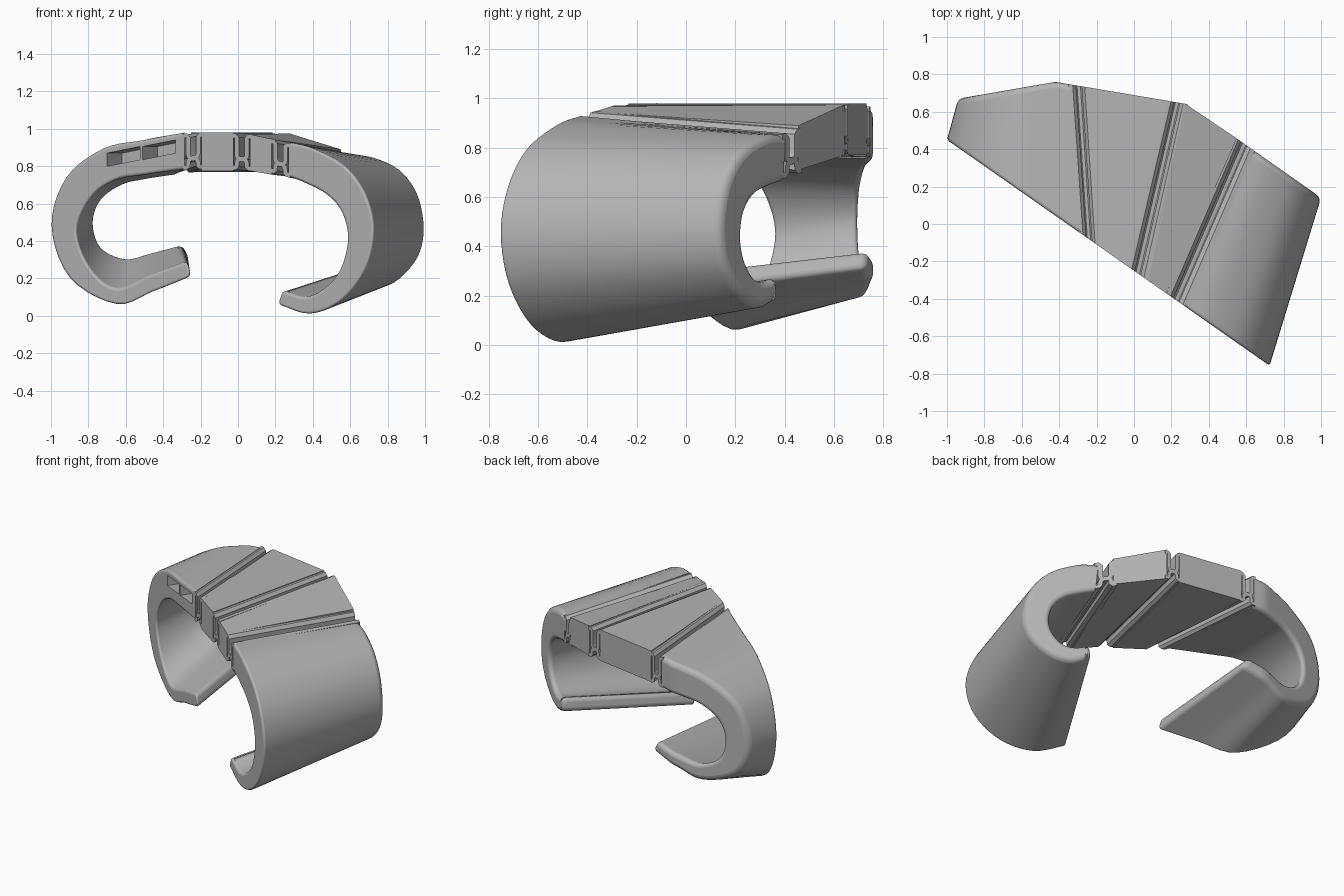
import bpy, bmesh, math
from mathutils import Vector

cube = bpy.data.objects.get("Cube")
if cube:
    bpy.data.objects.remove(cube)

grey = bpy.data.materials.new("plain grey")
grey.use_nodes = True
grey.diffuse_color = (0.46, 0.46, 0.46, 1)
grey.node_tree.nodes["Principled BSDF"].inputs["Base Color"].default_value = (0.46, 0.46, 0.46, 1)


def front_y(x):
    # slanted plane shared by all front faces
    return 0.45 - 0.7 * (x + 1)


def back_y(x):
    # three back planes fanned around the top
    if x < -0.42:
        return 0.76 + 0.173 * (x + 0.42)
    if x < 0.29:
        return 0.76 - 0.169 * (x + 0.42)
    return 0.64 - 0.704 * (x - 0.29)


def smooth(points, steps=5):
    # Catmull-Rom curve through the points
    pts = [Vector(p) for p in points]
    pts = [2 * pts[0] - pts[1]] + pts + [2 * pts[-1] - pts[-2]]
    out = []
    for a, b, c, d in zip(pts, pts[1:], pts[2:], pts[3:]):
        for k in range(steps):
            t = k / steps
            out.append(0.5 * (2 * b + (c - a) * t + (2 * a - 5 * b + 4 * c - d) * t * t
                              + (3 * b - a - 3 * c + d) * t ** 3))
    return out + [pts[-2]]


def loft(name, front, back, bevel_front=0, bevel_back=0, bevel_end=0):
    # solid band between (outer, inner) lists on the front and back planes
    bm = bmesh.new()

    def row(points, y):
        return [bm.verts.new((p[0], y(p[0]), p[1])) for p in points]
    fo, fi = row(front[0], front_y), row(front[1], front_y)
    bo, bi = row(back[0], back_y), row(back[1], back_y)
    for a, b in ((fo, fi), (bi, bo), (bo, fo), (fi, bi)):
        for i in range(len(a) - 1):
            bm.faces.new((a[i], a[i + 1], b[i + 1], b[i]))
    for i in (0, -1):
        bm.faces.new((fo[i], fi[i], bi[i], bo[i]))
    bmesh.ops.recalc_face_normals(bm, faces=bm.faces)

    # round the rims, and the free tip
    weight = bm.edges.layers.float.new("bevel_weight_edge")
    big = max(bevel_front, bevel_back, bevel_end)
    if big:
        def mark(a, b, width):
            edge = bm.edges.get((a, b))
            if edge:
                edge[weight] = width / big
        for o, inn, width in ((fo, fi, bevel_front), (bo, bi, bevel_back)):
            for line in (o, inn):
                for a, b in zip(line, line[1:]):
                    mark(a, b, width)
            mark(o[-1], inn[-1], width)
        for a, b in ((fo, bo), (fi, bi)):
            mark(a[-1], b[-1], bevel_end)
    mesh = bpy.data.meshes.new(name)
    bm.to_mesh(mesh)
    bm.free()
    mesh.materials.append(grey)
    obj = bpy.data.objects.new(name, mesh)
    bpy.context.collection.objects.link(obj)
    if big:
        mod = obj.modifiers.new("rounding", 'BEVEL')
        mod.limit_method = 'WEIGHT'
        mod.width = big
        mod.segments = 4
        mod.use_clamp_overlap = False
    bpy.ops.object.select_all(action='DESELECT')
    obj.select_set(True)
    bpy.context.view_layer.objects.active = obj
    bpy.ops.object.shade_smooth_by_angle(angle=math.radians(35))
    return obj


# right cuff: hook on the -x side
right_cuff = loft(
    "right_cuff",
    (smooth([(-.285, .98), (-.5, .94), (-.72, .895), (-.92, .74), (-1, .48),
             (-.9, .2), (-.65, .06), (-.45, .13), (-.25, .21)]),
     smooth([(-.285, .785), (-.5, .755), (-.66, .725), (-.79, .63), (-.865, .45),
             (-.79, .25), (-.65, .145), (-.46, .22), (-.27, .29)])),
    (smooth([(-.34, .97), (-.5, .94), (-.68, .88), (-.87, .74), (-.94, .5),
             (-.86, .29), (-.62, .2), (-.45, .25), (-.26, .31)]),
     smooth([(-.34, .755), (-.5, .73), (-.62, .7), (-.73, .62), (-.77, .5),
             (-.73, .37), (-.6, .31), (-.46, .34), (-.3, .38)])),
    0.015, 0.03, 0.025)

# left cuff: hook on the +x side
loft("left_cuff",
     (smooth([(.27, .93), (.4, .895), (.57, .8), (.68, .65), (.725, .46),
              (.68, .25), (.55, .08), (.38, .01), (.21, .06)]),
      smooth([(.27, .745), (.36, .71), (.47, .65), (.55, .56), (.585, .42),
              (.55, .26), (.47, .155), (.36, .1), (.235, .135)])),
     (smooth([(.625, .85), (.73, .845), (.87, .78), (.965, .65), (1, .47),
              (.97, .32), (.87, .2), (.76, .155), (.66, .19)]),
      smooth([(.64, .66), (.7, .645), (.79, .61), (.85, .54), (.87, .44),
              (.85, .35), (.8, .28), (.74, .26), (.67, .275)])),
     0.015, 0.03, 0.025)

# two wedge links across the top
loft("middle_link",
     ([(-.195, .98), (-.025, .98)], [(-.195, .775), (-.025, .775)]),
     ([(-.25, .98), (.185, .98)], [(-.25, .77), (.185, .77)]))
loft("side_link",
     ([(.065, .97), (.18, .945)], [(.065, .775), (.18, .755)]),
     ([(.275, .975), (.42, .935), (.55, .89)][::2], [(.275, .77), (.55, .71)]))


def ribbon(path, thickness=0.024):
    # offset a path to both sides
    pts = [Vector(p) for p in path]
    sides = ([], [])
    for i, p in enumerate(pts):
        d = (pts[min(i + 1, len(pts) - 1)] - pts[max(i - 1, 0)]).normalized()
        n = Vector((-d.y, d.x)) * thickness / 2
        sides[0].append(p + n)
        sides[1].append(p - n)
    return sides


def fold(x, lip, deep, tilt):
    # lip, U-shaped fold, lip
    r, out = 0.027, 0.055
    s = 1 if lip > deep else -1
    lip -= s * 0.014
    pts = [(-out, lip), (-r - 0.009, lip), (-r, lip - s * 0.009)]
    for k in range(9):
        a = math.pi * k / 8
        pts.append((-r * math.cos(a), deep + s * r * (1 - math.sin(a))))
    pts += [(r, lip - s * 0.009), (r + 0.009, lip), (out, lip)]
    return ribbon([(x + u, z + tilt * u) for u, z in pts])


# folded hinge strips: front (x, top, bottom), back (x, top, bottom), tilt
joints = {
    "right_hinge": ((-.24, .98, .78), (-.295, .972, .762), .05),
    "middle_hinge": ((.02, .975, .775), (.23, .975, .77), -.05),
    "left_hinge": ((.225, .937, .75), (.588, .87, .685), -.25),
}
for name, (f, b, tilt) in joints.items():
    loft(name + "_top", fold(f[0], f[1], f[2] + .06, tilt), fold(b[0], b[1], b[2] + .06, tilt))
    loft(name + "_bottom", fold(f[0], f[2], f[2] + .065, tilt), fold(b[0], b[2], b[2] + .065, tilt))

# two pockets cut into the front of the right cuff
inward = Vector((0.573, 0.819, 0))
for i, x in enumerate((-.70, -.51)):
    bm = bmesh.new()
    rings = []
    for depth in (-.05, .14):
        ring = []
        for dx, z in ((0, .80), (.175, .835), (.175, .905), (0, .87)):
            base = Vector((x + dx, front_y(x + dx), z + i * .035))
            ring.append(bm.verts.new(base + inward * depth))
        rings.append(ring)
        bm.faces.new(ring)
    for k in range(4):
        j = (k + 1) % 4
        bm.faces.new((rings[0][k], rings[0][j], rings[1][j], rings[1][k]))
    bmesh.ops.recalc_face_normals(bm, faces=bm.faces)
    mesh = bpy.data.meshes.new("pocket_cutter")
    bm.to_mesh(mesh)
    bm.free()
    mesh.materials.append(grey)
    cutter = bpy.data.objects.new("pocket_cutter", mesh)
    bpy.context.collection.objects.link(cutter)
    cutter.hide_render = True
    cutter.hide_viewport = True
    mod = right_cuff.modifiers.new("pocket", 'BOOLEAN')
    mod.object = cutter
    mod.operation = 'DIFFERENCE'
    mod.solver = 'EXACT'
